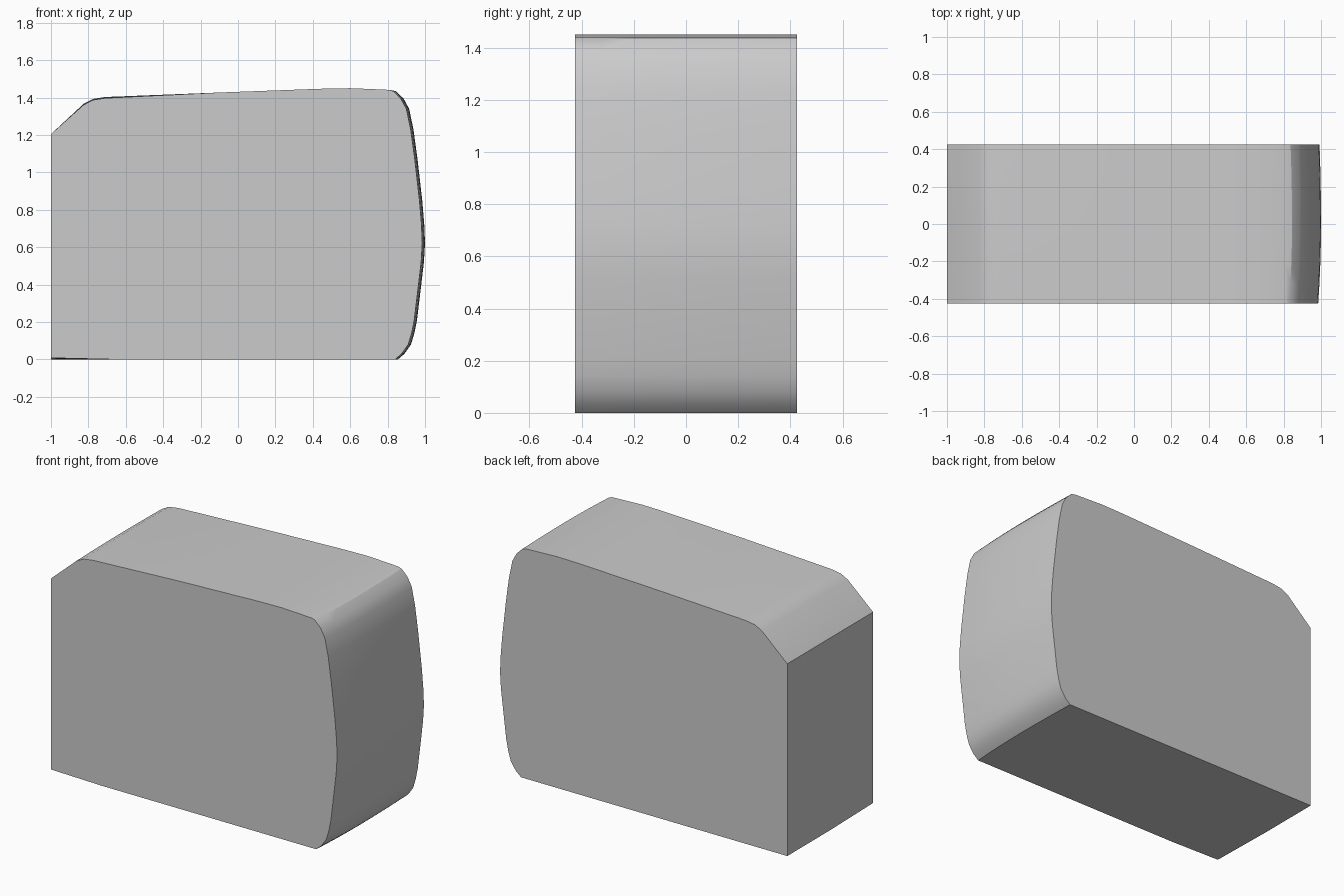
import bpy, bmesh
from mathutils import Vector

if "Cube" in bpy.data.objects:
    bpy.data.objects.remove(bpy.data.objects["Cube"])

# Side outline (x, z), counter-clockwise from the lower left corner
OUTLINE = [(-1, 0), (-0.65, 0), (0.855, 0), (0.89, 0.03), (0.925, 0.08), (0.943, 0.14),
           (0.957, 0.21), (0.98, 0.40), (0.994, 0.52), (1.0, 0.62), (0.996, 0.72),
           (0.985, 0.85), (0.96, 1.07), (0.938, 1.23), (0.915, 1.34), (0.885, 1.395),
           (0.845, 1.434), (0.81, 1.441), (0.70, 1.446), (0.60, 1.45), (0.44, 1.447),
           (-0.1, 1.427), (-0.71, 1.403), (-0.775, 1.393), (-0.825, 1.367), (-1, 1.205)]
HALF_DEPTH = 0.425
STEPS = 8


def section(bm, t):
    """Ring at depth t (-1 front, 1 back); the right end bows out mid-depth."""
    inset = (0.015 if t < 0 else 0.008) * t * t
    ring = []
    for i, (x, z) in enumerate(OUTLINE):
        if x > 0.84:
            x -= inset
        elif z > 1.3 and x < -0.7:
            z -= inset * 0.4
        if i == 0:
            z = 0.008 * max(0, -t)
        ring.append(bm.verts.new((x, t * HALF_DEPTH, z)))
    return ring


# Block skinned through the depth sections, with flat end caps
bm = bmesh.new()
rings = [section(bm, -1 + 2 * k / STEPS) for k in range(STEPS + 1)]
n = len(OUTLINE)
for a, b in zip(rings, rings[1:]):
    for i in range(n):
        j = (i + 1) % n
        bm.faces.new((a[i], a[j], b[j], b[i]))
bm.faces.new(rings[0])
bm.faces.new(rings[-1][::-1])
bmesh.ops.recalc_face_normals(bm, faces=bm.faces)

mesh = bpy.data.meshes.new("rounded_block")
bm.to_mesh(mesh)
bm.free()
block = bpy.data.objects.new("rounded_block", mesh)
bpy.context.collection.objects.link(block)

# Smooth the curved skin, keep the caps crisp
bpy.context.view_layer.objects.active = block
block.select_set(True)
bpy.ops.object.shade_smooth_by_angle(angle=0.5)
